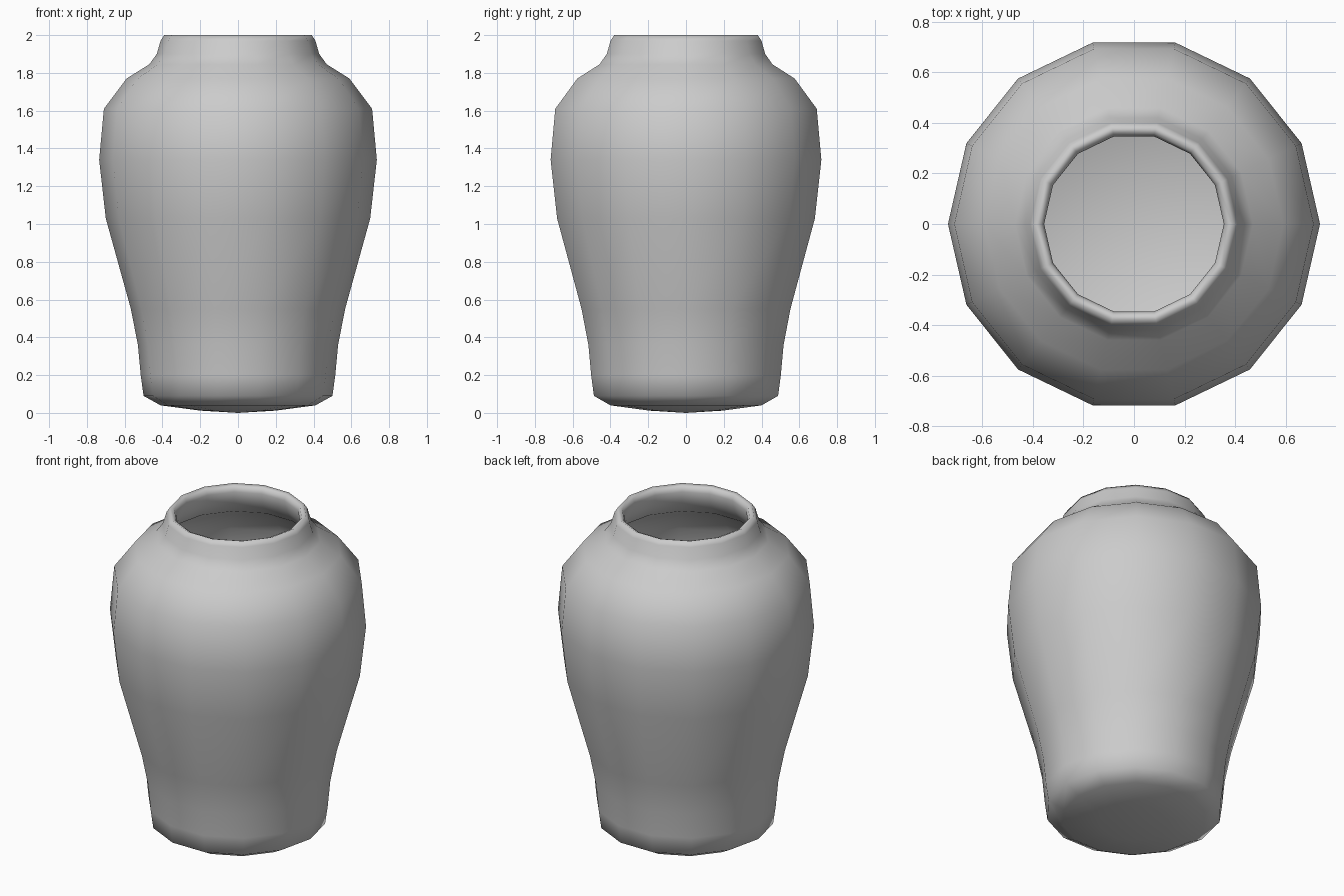
import bpy, bmesh, math

cube = bpy.data.objects.get("Cube")
if cube:
    bpy.data.objects.remove(cube, do_unlink=True)

SIDES = 14

# Grey clay
clay = bpy.data.materials.new("grey_clay")
clay.use_nodes = True
grey = (0.6, 0.6, 0.6, 1)
clay.diffuse_color = grey
clay.node_tree.nodes["Principled BSDF"].inputs["Base Color"].default_value = grey

# Outer wall from foot to rim, then inner wall back down to the floor (radius, height)
profile = [
    (0, 0), (.2, .012), (.41, .04), (.5, .09), (.515, .2), (.53, .36), (.567, .55),
    (.7, 1.03), (.735, 1.34), (.71, 1.61), (.59, 1.77), (.47, 1.845), (.43, 1.9),
    (.41, 1.97), (.39, 2), (.365, 1.99), (.355, 1.96), (.37, 1.89), (.42, 1.81),
    (.55, 1.73), (.66, 1.59), (.685, 1.34), (.65, 1.04), (.515, .56), (.48, .36),
    (.465, .2), (.44, .12), (.38, .09), (0, .05),
]

# Lathe the profile into a vase
bm = bmesh.new()
verts = [bm.verts.new((r, 0, z)) for r, z in profile]
edges = [bm.edges.new(pair) for pair in zip(verts, verts[1:])]
bmesh.ops.spin(bm, geom=verts + edges, cent=(0, 0, 0), axis=(0, 0, 1),
               angle=math.tau, steps=SIDES, use_merge=True)
bmesh.ops.remove_doubles(bm, verts=bm.verts, dist=0.0005)
bmesh.ops.recalc_face_normals(bm, faces=bm.faces)
for face in bm.faces:
    face.smooth = True
mesh = bpy.data.meshes.new("vase")
bm.to_mesh(mesh)
bm.free()
mesh.materials.append(clay)
vase = bpy.data.objects.new("vase", mesh)
bpy.context.collection.objects.link(vase)
